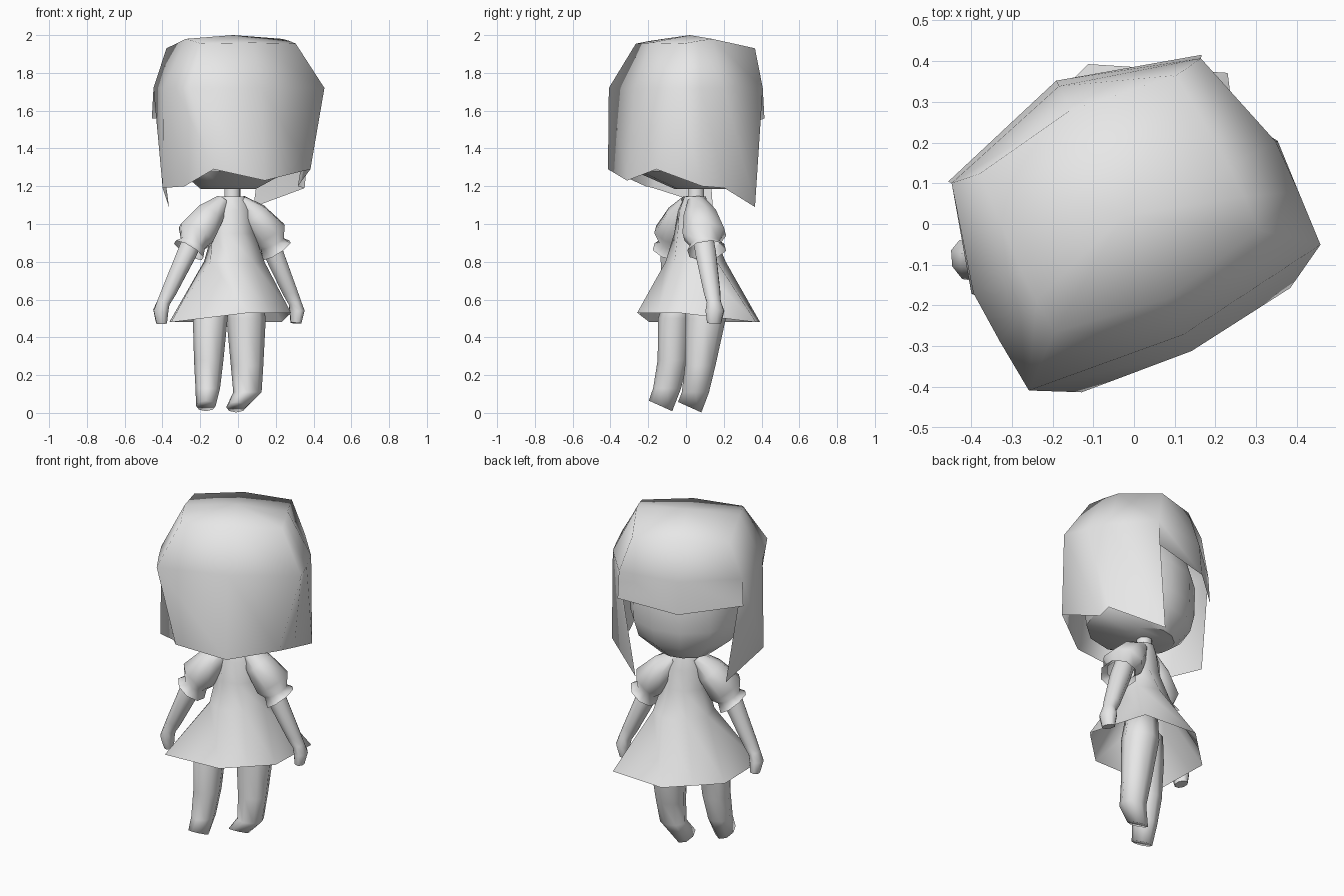
import bpy, bmesh, math
from mathutils import Vector

if "Cube" in bpy.data.objects:
    bpy.data.objects.remove(bpy.data.objects["Cube"])

mat = bpy.data.materials.new("light_grey")
mat.diffuse_color = (0.8, 0.8, 0.8, 1)
mat.use_nodes = True
mat.node_tree.nodes["Principled BSDF"].inputs["Base Color"].default_value = mat.diffuse_color
HEAD_TURN, BODY_TURN = math.radians(26.57), math.radians(21.7)


def finish(name, bm, turn=0, loc=(0, 0, 0), angle=75):
    bmesh.ops.recalc_face_normals(bm, faces=bm.faces)
    me = bpy.data.meshes.new(name)
    bm.to_mesh(me)
    bm.free()
    ob = bpy.data.objects.new(name, me)
    bpy.context.collection.objects.link(ob)
    me.materials.append(mat)
    ob.rotation_euler.z = turn
    ob.location = loc
    bpy.ops.object.select_all(action='DESELECT')
    bpy.context.view_layer.objects.active = ob
    ob.select_set(True)
    bpy.ops.object.shade_smooth_by_angle(angle=math.radians(angle))
    return ob


def loft(rings, loop=True, bottom=False, top=False, apex=None, bm=None):
    """Skin a list of rings, from the lowest to the highest."""
    bm = bm or bmesh.new()
    vs = [[bm.verts.new(p) for p in r] for r in rings]
    n = len(vs[0])
    for a, b in zip(vs, vs[1:]):
        for i in range(n if loop else n - 1):
            j = (i + 1) % n
            bm.faces.new((a[i], a[j], b[j], b[i]))
    if bottom:
        bm.faces.new(vs[0])
    if top:
        bm.faces.new(vs[-1])
    if apex:
        c = bm.verts.new(apex)
        for i in range(n):
            bm.faces.new((vs[-1][i], vs[-1][(i + 1) % n], c))
    return bm


def oval(u, v, z, ru, rv, n=8):
    # starts at the front centre and runs round
    return [(u + ru * math.sin(2 * math.pi * i / n), v + rv * math.cos(2 * math.pi * i / n), z)
            for i in range(n)]


def mirror_ring(half):
    # half runs from the front centre to the back centre
    return half + [(-x, y, z) for x, y, z in half[-2:0:-1]]


def mirror_strip(half):
    # half runs from the side to the back centre
    return half + [(-x, y, z) for x, y, z in half[-2::-1]]


def twist(ring, degrees, cx=0, cy=0):
    c, s = math.cos(math.radians(degrees)), math.sin(math.radians(degrees))
    return [(cx + (x - cx) * c - (y - cy) * s, cy + (x - cx) * s + (y - cy) * c, z) for x, y, z in ring]


def tube(stations, n=8):
    """Rings square to a path of (x, y, z, radius across, radius deep)."""
    pts = [Vector(s[:3]) for s in stations]
    rings = []
    for i, s in enumerate(stations):
        t = (pts[min(i + 1, len(pts) - 1)] - pts[max(i - 1, 0)]).normalized()
        deep = (Vector((0, 1, 0)) - t * t.y).normalized()
        across = t.cross(deep)
        rings.append([pts[i] + across * s[3] * math.cos(2 * math.pi * k / n)
                      + deep * s[4] * math.sin(2 * math.pi * k / n) for k in range(n)])
    return rings


# hair: crown above a full-width band
hloc = (-0.012, -0.006, 0)
band = [(0, .385, 1.72), (.342, .29, 1.72), (.415, .025, 1.72), (.41, -.11, 1.72),
        (.40, -.25, 1.72), (0, -.297, 1.72)]
crown = [(0, .32, 1.94), (.27, .28, 1.93), (.285, .02, 1.98), (.285, -.06, 1.97),
         (.28, -.15, 1.955), (0, -.20, 1.96)]
bm = loft([mirror_ring(band), mirror_ring(crown)], apex=(0, .03, 2.0))
# hair: back panel, sides and pointed front locks
hem = [(.25, .29, 1.09), (.42, .025, 1.19), (.335, -.065, 1.20), (.286, -.312, 1.29), (0, -.342, 1.23)]
loft([mirror_strip(hem), mirror_strip(band[1:])], loop=False, bm=bm)
# hair: fringe
loft([[(-.348, .297, 1.56), (0, .40, 1.53), (.348, .297, 1.56)],
      [(-.342, .29, 1.72), (0, .385, 1.72), (.342, .29, 1.72)]], loop=False, bm=bm)
bmesh.ops.remove_doubles(bm, verts=bm.verts, dist=0.001)
finish("hair", bm, HEAD_TURN, hloc, 80)

# head with a sloping underside
head = [oval(0, v, z, ru, rv, 12) for v, z, ru, rv in
        [(.09, 1.185, .15, .13), (.02, 1.28, .29, .285), (.025, 1.38, .32, .30),
         (.025, 1.55, .325, .305), (.02, 1.72, .29, .26), (.01, 1.85, .2, .18)]]
finish("head", loft(head, bottom=True, top=True), HEAD_TURN, hloc, 45)

# neck
finish("neck", loft([oval(-.008, .06, 1.02, .06, .06), oval(-.008, .06, 1.12, .045, .045),
                     oval(-.008, .06, 1.26, .045, .045)]), BODY_TURN)

# dress: six-cornered flared skirt, twisted against the chest, up to a fitted collar
skirt = mirror_ring([(0, .36, .48), (.175, .36, .48), (.406, .107, .48), (.155, -.226, .53), (0, -.226, .53)])
skirt = twist([(x + .017, y, z) for x, y, z in skirt], 22.3)
dress = [skirt, twist(oval(0, .055, .80, .17, .15), 20, 0, .055),
         twist(oval(-.008, .05, .95, .125, .10), 8, 0, .05),
         oval(-.008, .05, 1.07, .11, .085), oval(-.008, .055, 1.145, .065, .06)]
finish("dress", loft(dress), BODY_TURN)

for side, label in ((1, "right"), (-1, "left")):
    # puffed sleeve, widest low down, with a flared cuff
    sleeve = [(.05, .05, 1.125, .035, .05), (.125, .042, 1.045, .08, .095), (.207, .03, .945, .103, .123),
              (.225, .028, .895, .07, .082), (.25, .027, .86, .09, .11)]
    ring = tube([(side * x - .02, y, z, a, b) for x, y, z, a, b in sleeve])
    finish(label + "_sleeve", loft(ring), BODY_TURN)
    # arm and mitten hand; the left hand hangs a little further forward
    arm = [(.18, .03, 1.0, .055, .055), (.25, .027, .85, .055, .06), (.345, .012, .64, .042, .048),
           (.372, .008, .585, .036, .04), (.385, .006, .54, .04, .054), (.378, .0, .475, .028, .04)]
    ring = tube([(side * x - .038 + (.01 if side < 0 else 0),
                  y + (.06 if side < 0 else .02) * max(0, .85 - z) / .3, z, a, b)
                 for x, y, z, a, b in arm])
    finish(label + "_arm", loft(ring, bottom=True, top=True), BODY_TURN)

# legs, bent with the feet drawn back
legs = {
    "right_leg": [(-.01, .02, .005, .052, .062), (.05, .05, .11, .075, .072), (.048, .075, .25, .086, .081),
                  (.043, .103, .5, .104, .108), (.03, .10, .66, .09, .09)],
    "left_leg": [(-.17, -.135, .012, .052, .062), (-.16, -.10, .13, .065, .074), (-.155, -.07, .28, .078, .08),
                 (-.147, -.06, .5, .092, .088), (-.12, -.02, .64, .08, .08)]}
for name, st in legs.items():
    rings = [oval(*s) for s in st]
    # sole slopes up towards the heel
    y0 = st[0][1]
    rings[0] = [(x, y, max(0, st[0][2] + .025 - (y - y0) * .45)) for x, y, z in rings[0]]
    finish(name, loft(rings, bottom=True, top=True), angle=120)
